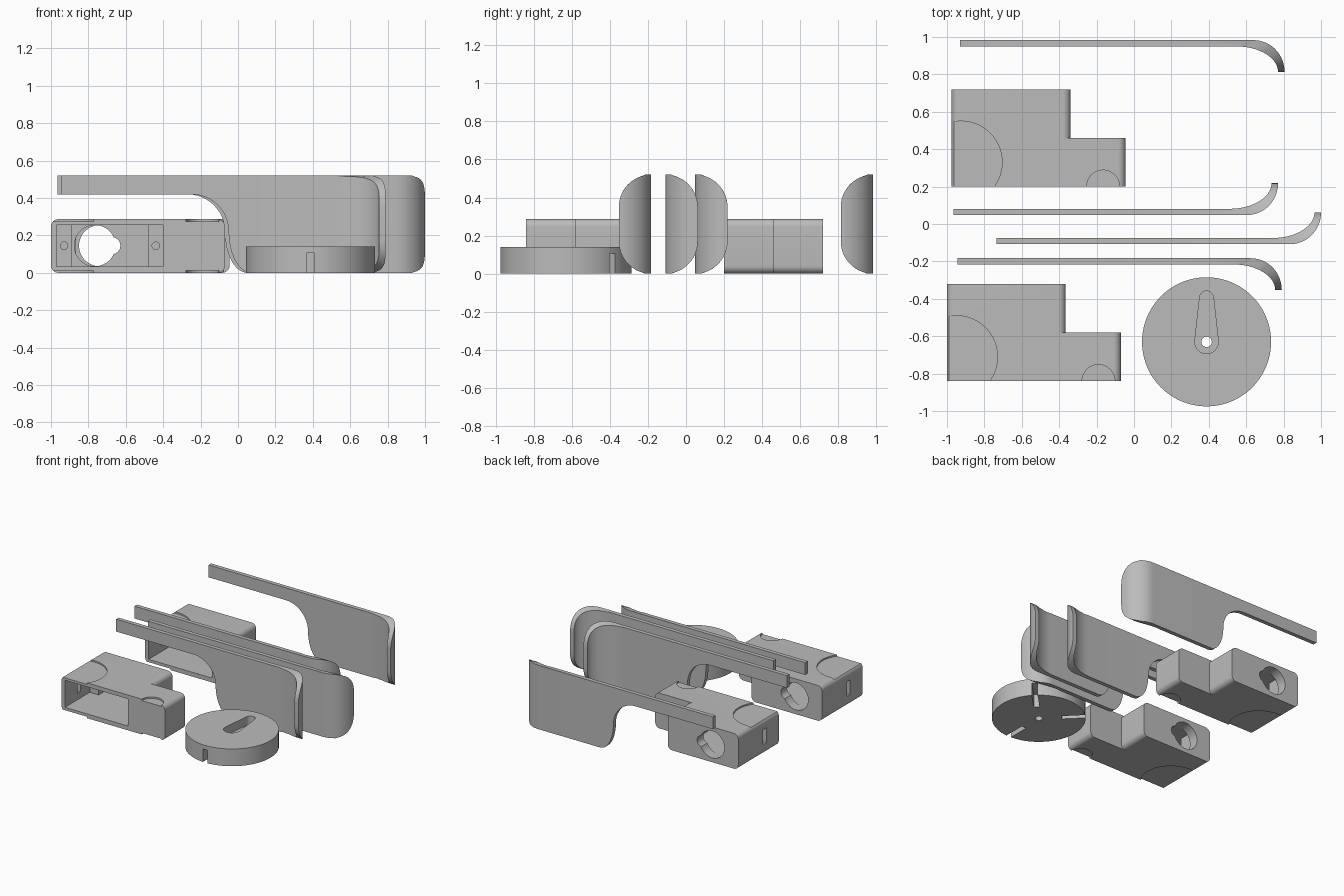
import bpy, bmesh
from math import sin, cos, pi, sqrt, acos, radians
from mathutils import Vector, Matrix

cube = bpy.data.objects.get("Cube")
if cube:
    bpy.data.objects.remove(cube, do_unlink=True)

grey = bpy.data.materials.new("plain_grey")
grey.use_nodes = True
tone = (0.5, 0.5, 0.5, 1)
grey.diffuse_color = tone
grey.node_tree.nodes["Principled BSDF"].inputs["Base Color"].default_value = tone


def add_object(name, bm):
    bmesh.ops.recalc_face_normals(bm, faces=bm.faces)
    mesh = bpy.data.meshes.new(name)
    bm.to_mesh(mesh)
    bm.free()
    mesh.materials.append(grey)
    obj = bpy.data.objects.new(name, mesh)
    bpy.context.scene.collection.objects.link(obj)
    return obj


def smooth(obj):
    bpy.ops.object.select_all(action='DESELECT')
    obj.select_set(True)
    bpy.context.view_layer.objects.active = obj
    bpy.ops.object.shade_smooth_by_angle(angle=radians(30))


def prism(name, outline, axis, low, high):
    """Extrude an outline along y (outline in x, z) or z (outline in x, y)."""
    bm = bmesh.new()
    place = (lambda a, b: (a, low, b)) if axis == 'y' else (lambda a, b: (a, b, low))
    face = bm.faces.new([bm.verts.new(place(a, b)) for a, b in outline])
    moved = bmesh.ops.extrude_face_region(bm, geom=[face])["geom"]
    step = Vector((0, high - low, 0) if axis == 'y' else (0, 0, high - low))
    bmesh.ops.translate(bm, vec=step, verts=[v for v in moved if isinstance(v, bmesh.types.BMVert)])
    return add_object(name, bm)


def arc(cx, cy, r, start=0, end=360, n=48):
    full = end - start == 360
    angles = [radians(start + (end - start) * i / n) for i in range(n if full else n + 1)]
    return [(cx + r * cos(a), cy + r * sin(a)) for a in angles]


def rect(x0, x1, y0, y1):
    return [(x0, y0), (x1, y0), (x1, y1), (x0, y1)]


def round_rect(x0, x1, z0, z1, r):
    corners = [(x1 - r, z1 - r), (x0 + r, z1 - r), (x0 + r, z0 + r), (x1 - r, z0 + r)]
    return [p for i, (x, z) in enumerate(corners) for p in arc(x, z, r, 90 * i, 90 * i + 90, 8)]


def combine(obj, other, operation='DIFFERENCE'):
    """Apply a boolean and drop the helper."""
    mod = obj.modifiers.new("shape", 'BOOLEAN')
    mod.operation, mod.solver, mod.object = operation, 'EXACT', other
    graph = bpy.context.evaluated_depsgraph_get()
    graph.update()
    mesh = bpy.data.meshes.new_from_object(obj.evaluated_get(graph))
    obj.modifiers.clear()
    obj.data = mesh
    bpy.data.objects.remove(other, do_unlink=True)


# Curled blades: straight bar, wide paddle, bent end with rounded corners
HEIGHT, BAR, BEND, THICK = 0.52, 0.42, 0.17, 0.033


def blade(name, x, y, side):
    stations = [(0, 0, 0, THICK, BAR)]
    steps = 12
    for i in range(steps + 1):
        a = pi / 2 * i / steps
        px = 0.695 + 0.2 * sin(a)
        stations.append((px, 0, px, THICK, 0.22 + 0.2 * cos(a)))
    for i in range(1, steps + 1):
        a = pi / 2 * i / steps
        px = 1.015 - 0.12 * cos(a)
        stations.append((px, 0, px, THICK, 0.22 - 0.22 * sin(a)))
    for i in range(19):
        t = acos(max(0, cos(pi / 2 * i / 18)) ** 2)
        bend = 1 - cos(t)
        stations.append((1.57 + 0.165 * sin(t), BEND * bend,
                         1.475 + 0.225 * sin(t), THICK + (BEND - THICK) * bend, 0))

    def drop(d):
        return 0 if d <= THICK else BEND - sqrt(max(0, BEND ** 2 - d ** 2))

    bm = bmesh.new()
    rings = []
    for xo, yo, xi, yi, low in stations:
        curled = xo >= 1.57
        do, di = (drop(yo), drop(yi)) if curled else (0, 0)
        pts = [(xo, yo, low + do), (xo, yo, HEIGHT - do),
               (xi, yi, HEIGHT - di), (xi, yi, low + di)]
        rings.append([bm.verts.new((x + a, y + side * b, c)) for a, b, c in pts])
    for r, s in zip(rings, rings[1:]):
        for k in range(4):
            m = (k + 1) % 4
            bm.faces.new((r[k], r[m], s[m], s[k]))
    bm.faces.new(rings[0])
    bm.faces.new(rings[-1])
    smooth(add_object(name, bm))


blade("rear_blade", -0.93, 0.983, -1)
blade("upper_middle_blade", -0.965, 0.048, 1)
blade("lower_middle_blade", -0.735, -0.108, 1)
blade("front_blade", -0.945, -0.183, -1)

# Stepped housing: wide body joined to a longer front section
FRONT, TOP, MID = -0.84, 0.287, 0.145
housing = prism("front_housing", round_rect(-1, -0.365, 0, TOP, 0.04), 'y', FRONT, -0.32)
combine(housing, prism("long_section", round_rect(-1, -0.07, 0, TOP, 0.04), 'y', FRONT, -0.58), 'UNION')

# Front pocket, narrower inner chamber, screw holes, keyhole
combine(housing, prism("pocket", rect(-0.97, -0.4, 0.035, 0.255), 'y', FRONT - 0.1, -0.52))
combine(housing, prism("chamber", rect(-0.89, -0.48, 0.035, 0.255), 'y', -0.6, -0.4))
for x in (-0.93, -0.44):
    combine(housing, prism("screw_hole", arc(x, MID, 0.02, n=20), 'y', -0.6, -0.44))
combine(housing, prism("keyhole", arc(-0.765, MID, 0.11), 'y', -0.45, -0.2))
combine(housing, prism("keyhole_slot", arc(-0.675, MID, 0.046, n=32), 'y', -0.45, -0.2))

# Slot in the end wall
combine(housing, prism("end_slot", rect(-1.1, -0.93, -0.68, -0.64), 'z', 0.085, 0.205))

# Shallow round recesses, top and bottom
for low, high in ((TOP - 0.012, TOP + 0.1), (-0.1, 0.012)):
    for x, y, r in ((-0.95, -0.71, 0.22), (-0.19, FRONT, 0.088)):
        combine(housing, prism("recess", arc(x, y, r, n=64), 'z', low, high))
smooth(housing)

rear = housing.copy()
rear.data = housing.data.copy()
rear.name = "rear_housing"
rear.data.transform(Matrix.Translation((0.025, 1.04, 0)))
bpy.context.scene.collection.objects.link(rear)

# Round disc with tapered top recess, centre hole and three rim slots
CX, CY = 0.388, -0.63
disc = prism("round_disc", arc(CX, CY, 0.345, n=96), 'z', 0, 0.14)
teardrop = arc(CX, CY, 0.063, 175, 365, 24) + arc(CX, CY + 0.235, 0.037, 5, 175, 20)
combine(disc, prism("top_recess", teardrop, 'z', 0.07, 0.3))
combine(disc, prism("centre_hole", arc(CX, CY, 0.028, n=32), 'z', -0.1, 0.3))
for angle in (-90, 45, 135):
    slot = prism("rim_slot", rect(0.17, 0.5, -0.021, 0.021), 'z', -0.1, 0.105)
    slot.data.transform(Matrix.Translation((CX, CY, 0)) @ Matrix.Rotation(radians(angle), 4, 'Z'))
    combine(disc, slot)
smooth(disc)
